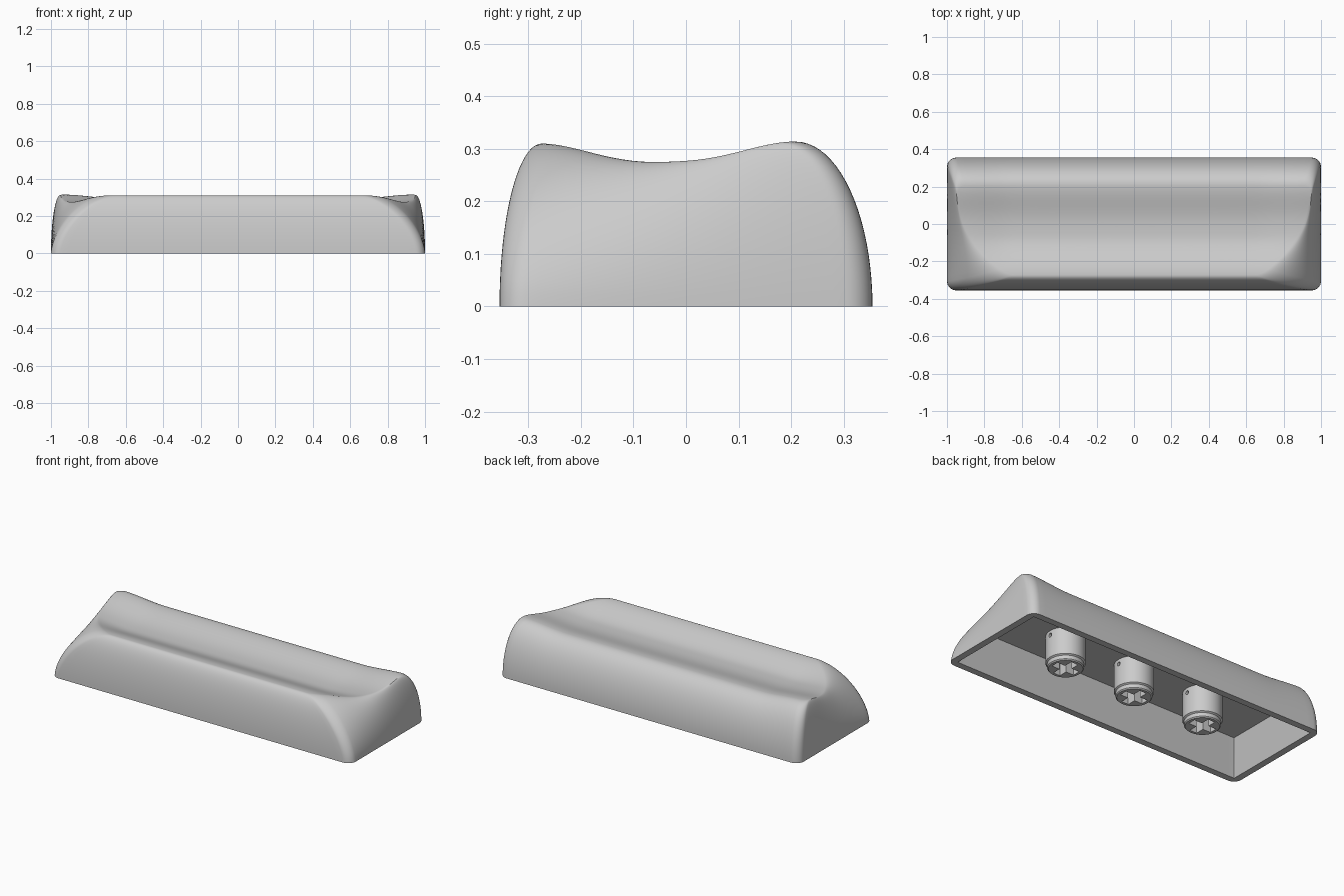
import bpy, bmesh, math
from mathutils import Matrix

cube = bpy.data.objects.get("Cube")
if cube:
    bpy.data.objects.remove(cube, do_unlink=True)

# One plain grey plastic
grey = bpy.data.materials.new("grey_plastic")
grey.use_nodes = True
COLOR = (0.6, 0.6, 0.6, 1)
grey.diffuse_color = COLOR
grey.node_tree.nodes["Principled BSDF"].inputs["Base Color"].default_value = COLOR

HALF_X, HALF_Y = 1.0, 0.355
STEM_SPACING = 0.475


def smooth(t):
    t = max(0.0, min(1.0, t))
    return t * t * (3 - 2 * t)


def make_object(name, bm):
    bmesh.ops.recalc_face_normals(bm, faces=bm.faces)
    mesh = bpy.data.meshes.new(name)
    bm.to_mesh(mesh)
    bm.free()
    obj = bpy.data.objects.new(name, mesh)
    bpy.context.collection.objects.link(obj)
    mesh.materials.append(grey)
    return obj


def shade(obj, degrees):
    bpy.ops.object.select_all(action="DESELECT")
    obj.select_set(True)
    bpy.context.view_layer.objects.active = obj
    bpy.ops.object.shade_smooth_by_angle(angle=math.radians(degrees))


def footprint(hx, hy, r, long_n=48, short_n=24, arc_n=8):
    """Rounded rectangle, always with the same number of points."""
    pts = []
    corners = [(1, 1), (-1, 1), (-1, -1), (1, -1)]
    for k, (sx, sy) in enumerate(corners):
        cx, cy = sx * (hx - r), sy * (hy - r)
        for i in range(arc_n + 1):
            a = math.pi / 2 * (k + i / arc_n)
            pts.append((cx + r * math.cos(a), cy + r * math.sin(a)))
        nx, ny = corners[(k + 1) % 4]
        a = math.pi / 2 * (k + 1)
        start = pts[-1]
        end = (nx * (hx - r) + r * math.cos(a), ny * (hy - r) + r * math.sin(a))
        n = long_n if k % 2 == 0 else short_n
        for i in range(1, n):
            t = i / n
            pts.append((start[0] + (end[0] - start[0]) * t,
                        start[1] + (end[1] - start[1]) * t))
    return pts


def top_height(x, y):
    """Scooped top with a front ridge, a back ridge and raised ends."""
    d = y + 0.05
    if d < 0:
        u, rise = min(1, -d / 0.225), 0.034
    else:
        u, rise = min(1, d / 0.26) ** 1.3, 0.038
    z = 0.276 + rise * (1 - math.cos(math.pi * u)) / 2
    middle = 1 - smooth((abs(x) - 0.65) / 0.28)
    return z - 0.02 * middle * smooth((y + 0.275) / 0.2)


def end_inset(y):
    """The ends lean in much further toward the front."""
    return max(0, min(1, (0.22 - y) / 0.5)) ** 2.5


def wall_curve(t, a):
    return 1 - (1 - t ** a) ** (1 / a)


# Shell: cavity, rim, curved walls and scooped top as one run of rings
base = footprint(HALF_X, HALF_Y, 0.05)
rings = [[(x, y, 0.195) for x, y in footprint(0.90, 0.245, 0.002)],
         [(x, y, 0.0) for x, y in footprint(0.96, 0.315, 0.002)]]
STEPS = 20
for k in range(STEPS + 1):
    t = math.sin(math.pi / 2 * k / STEPS)
    ring = []
    for x, y in base:
        lean = end_inset(-0.0325 + y / HALF_Y * 0.2425)
        ty = -0.0325 + y / HALF_Y * 0.2425
        tx = x * (0.95 - 0.27 * lean)
        fx, fy = wall_curve(t, 2 - 0.45 * lean), wall_curve(t, 2)
        ring.append((x + (tx - x) * fx, y + (ty - y) * fy, t * top_height(tx, ty)))
    rings.append(ring)
edge = rings[-1]
TOP_STEPS = 26
for k in range(1, TOP_STEPS):
    s = 1 - (k / TOP_STEPS) ** 1.4
    ring = []
    for x, y, z in edge:
        px, py = x * s, -0.0325 + (y + 0.0325) * s
        ring.append((px, py, top_height(px, py)))
    rings.append(ring)

bm = bmesh.new()
loops = [[bm.verts.new(p) for p in ring] for ring in rings]
count = len(base)
for lower, upper in zip(loops, loops[1:]):
    for i in range(count):
        j = (i + 1) % count
        bm.faces.new((lower[i], lower[j], upper[j], upper[i]))
bm.faces.new(loops[0])
bm.faces.new(loops[-1])
shade(make_object("keycap_shell", bm), 35)


# Stems: round posts with a cross socket and a small side hole
def post(name):
    profile = [(0.092, 0.0), (0.098, 0.006), (0.098, 0.028), (0.107, 0.034), (0.107, 0.205)]
    n = 48
    bm = bmesh.new()
    loops = [[bm.verts.new((r * math.cos(math.tau * i / n), r * math.sin(math.tau * i / n), z))
              for i in range(n)] for r, z in profile]
    for lower, upper in zip(loops, loops[1:]):
        for i in range(n):
            j = (i + 1) % n
            bm.faces.new((lower[i], lower[j], upper[j], upper[i]))
    bm.faces.new(loops[0])
    bm.faces.new(loops[-1])
    return make_object(name, bm)


def box_cutter(sx, sy):
    bm = bmesh.new()
    bmesh.ops.create_cube(bm, size=1, matrix=Matrix.Diagonal((sx, sy, 0.3, 1)))
    return make_object("socket_cutter", bm)


def hole_cutter():
    bm = bmesh.new()
    turn = Matrix.Translation((0.1, 0, 0.167)) @ Matrix.Rotation(math.pi / 2, 4, "Y")
    bmesh.ops.create_cone(bm, cap_ends=True, segments=16, radius1=0.012,
                          radius2=0.012, depth=0.08, matrix=turn)
    return make_object("hole_cutter", bm)


stem = post("middle_stem")
cutters = [box_cutter(0.15, 0.046), box_cutter(0.046, 0.15), hole_cutter()]
for cutter in cutters:
    cutter.hide_render = True
    mod = stem.modifiers.new("cut", "BOOLEAN")
    mod.operation, mod.solver, mod.object = "DIFFERENCE", "EXACT", cutter
bpy.context.view_layer.update()
cut_mesh = bpy.data.meshes.new_from_object(
    stem.evaluated_get(bpy.context.evaluated_depsgraph_get()))
stem.modifiers.clear()
stem.data = cut_mesh
for cutter in cutters:
    bpy.data.objects.remove(cutter, do_unlink=True)
shade(stem, 30)

for name, side in (("right_stem", -1), ("left_stem", 1)):
    copy = bpy.data.objects.new(name, stem.data)
    copy.location.x = side * STEM_SPACING
    bpy.context.collection.objects.link(copy)
